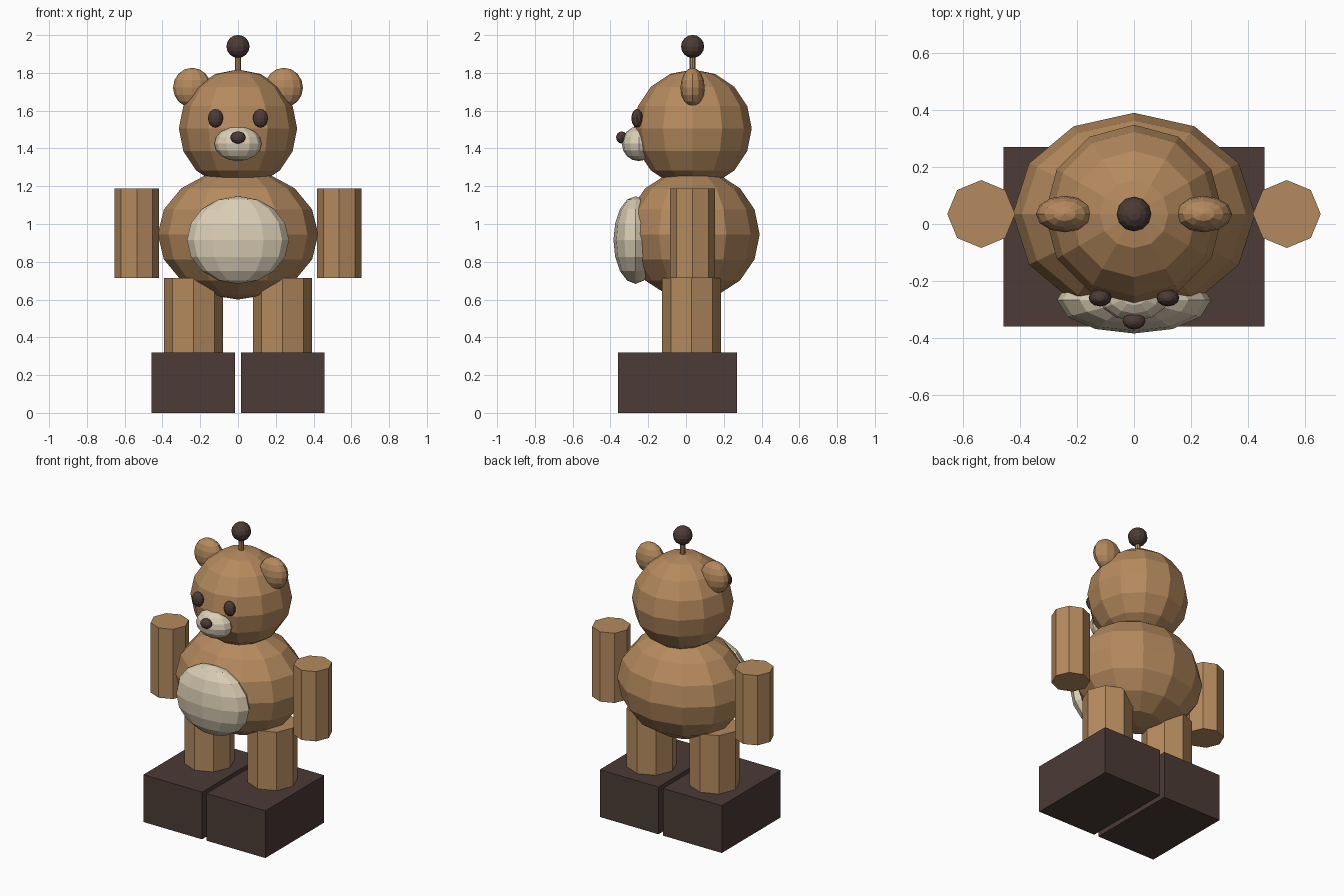
import bpy
import math

if "Cube" in bpy.data.objects:
    bpy.data.objects.remove(bpy.data.objects["Cube"])


def material(name, rgb):
    # sRGB 0-255 to linear
    lin = [((c / 255 + 0.055) / 1.055) ** 2.4 for c in rgb]
    m = bpy.data.materials.new(name)
    m.diffuse_color = (*lin, 1)
    m.use_nodes = True
    m.node_tree.nodes["Principled BSDF"].inputs["Base Color"].default_value = m.diffuse_color
    return m


FUR = material("brown fur", (181, 138, 94))
CREAM = material("cream fur", (219, 206, 181))
DARK = material("dark brown", (76, 59, 54))
Y = 0.035  # depth of the body axis


def finish(name, mat):
    ob = bpy.context.object
    ob.name = ob.data.name = name
    bpy.ops.object.transform_apply(location=False, rotation=True, scale=True)
    ob.data.materials.append(mat)
    return ob


def ball(name, loc, radii, mat, segments=12, rings=8):
    bpy.ops.mesh.primitive_uv_sphere_add(segments=segments, ring_count=rings, radius=1, location=loc)
    bpy.context.object.scale = radii
    return finish(name, mat)


def post(name, x, y, z0, z1, r, mat, sides=8):
    bpy.ops.mesh.primitive_cylinder_add(vertices=sides, radius=r, depth=z1 - z0,
                                        location=(x, y, (z0 + z1) / 2))
    return finish(name, mat)


def box(name, lo, hi, mat):
    bpy.ops.mesh.primitive_cube_add(size=1, location=[(a + b) / 2 for a, b in zip(lo, hi)])
    bpy.context.object.scale = [b - a for a, b in zip(lo, hi)]
    return finish(name, mat)


# Torso and belly patch
ball("body", (0, Y, 0.945), (0.425, 0.355, 0.345), FUR)
ball("belly", (0, -0.267, 0.915), (0.27, 0.117, 0.232), CREAM)

# Head and face
ball("head", (0, Y, 1.505), (0.313, 0.313, 0.313), FUR)
ball("muzzle", (0, -0.25, 1.425), (0.125, 0.09, 0.092), CREAM)
ball("nose", (0, -0.34, 1.458), (0.04, 0.03, 0.032), DARK)

# Antenna
post("antenna_stem", 0, Y, 1.78, 1.91, 0.016, FUR)
ball("antenna_ball", (0, Y, 1.94), (0.061, 0.061, 0.061), DARK)

# Paired parts
for side, s in (("left", 1), ("right", -1)):
    ball(side + "_ear", (s * 0.243, Y, 1.722), (0.101, 0.064, 0.105), FUR)
    ball(side + "_eye", (s * 0.119, -0.259, 1.56), (0.04, 0.03, 0.049), DARK)
    post(side + "_arm", s * 0.536, Y, 0.715, 1.187, 0.119, FUR)
    post(side + "_leg", s * 0.236, 0.03, 0.31, 0.715, 0.156, FUR)
    x0, x1 = sorted((s * 0.017, s * 0.457))
    box(side + "_foot", (x0, -0.36, 0), (x1, 0.27, 0.32), DARK)
